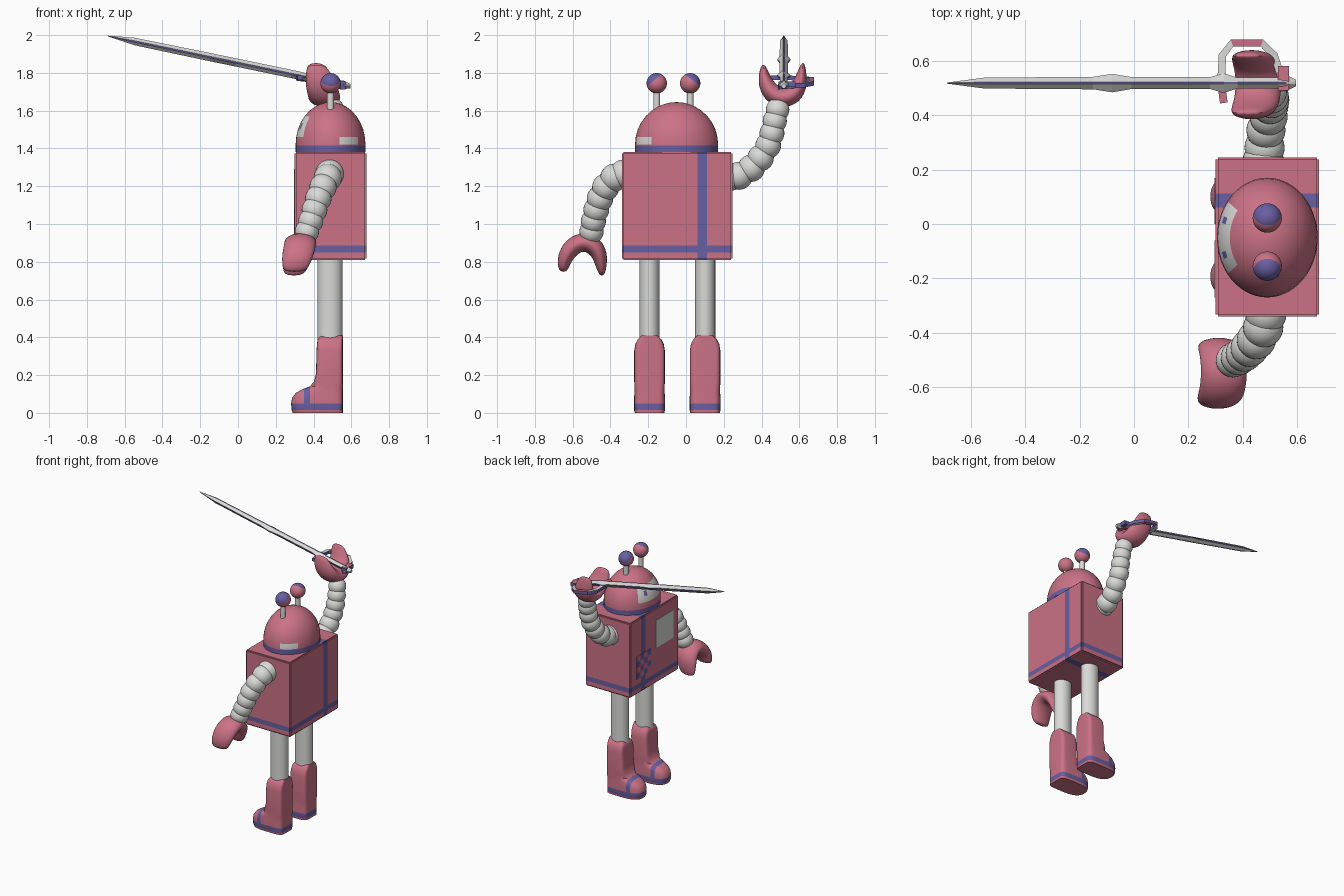
import bpy, bmesh, math
from mathutils import Vector, Matrix

if "Cube" in bpy.data.objects:
    bpy.data.objects.remove(bpy.data.objects["Cube"])


def material(name, rgb):
    m = bpy.data.materials.new(name)
    m.use_nodes = True
    m.diffuse_color = (*rgb, 1)
    m.node_tree.nodes["Principled BSDF"].inputs["Base Color"].default_value = (*rgb, 1)
    return m


MATS = [material("rose pink", (0.60, 0.17, 0.24)),
        material("violet blue", (0.14, 0.115, 0.36)),
        material("pale grey", (0.70, 0.70, 0.68))]
PINK, BLUE, GREY = range(3)


def finish(name, bm, colour=PINK, smooth=35):
    """Colour is an index, or a rule giving an index from centre and normal."""
    bmesh.ops.recalc_face_normals(bm, faces=bm.faces)
    bm.normal_update()
    for f in bm.faces:
        f.material_index = colour(f.calc_center_median(), f.normal) if callable(colour) else colour
    me = bpy.data.meshes.new(name)
    bm.to_mesh(me)
    bm.free()
    for m in MATS:
        me.materials.append(m)
    ob = bpy.data.objects.new(name, me)
    bpy.context.collection.objects.link(ob)
    if smooth:
        bpy.ops.object.select_all(action="DESELECT")
        ob.select_set(True)
        bpy.context.view_layer.objects.active = ob
        bpy.ops.object.shade_smooth_by_angle(angle=math.radians(smooth))
    return ob


def loft(rings):
    bm = bmesh.new()
    rows = [[bm.verts.new(p) for p in r] for r in rings]
    n = len(rows[0])
    for a, b in zip(rows, rows[1:]):
        for i in range(n):
            j = (i + 1) % n
            bm.faces.new((a[i], a[j], b[j], b[i]))
    bm.faces.new(rows[0])
    bm.faces.new(rows[-1])
    return bm


def box(lo, hi):
    lo, hi = Vector(lo), Vector(hi)
    bm = bmesh.new()
    bmesh.ops.create_cube(bm, size=1, matrix=Matrix.Translation((lo + hi) / 2)
                          @ Matrix.Diagonal((*(hi - lo), 1)))
    return bm


def cut(bm, axis, values):
    no = Vector((0, 0, 0))
    no[axis] = 1
    for v in values:
        bmesh.ops.bisect_plane(bm, geom=bm.verts[:] + bm.edges[:] + bm.faces[:],
                               plane_co=no * v, plane_no=no)


# Body with stripes
def body_colour(c, n):
    band = 0.85 < c.z < 0.885 and abs(n.z) < 0.6
    strap = 0.06 < c.y < 0.112 and abs(n.y) < 0.6
    return BLUE if band or strap else PINK


bm = box((0.30, -0.34, 0.81), (0.68, 0.245, 1.38))
bmesh.ops.bevel(bm, geom=bm.edges[:], offset=0.008, segments=2, affect="EDGES")
cut(bm, 2, (0.85, 0.885))
cut(bm, 1, (0.06, 0.112))
finish("body", bm, body_colour)

# Chest panel and chequer plates
finish("chest_panel", box((0.296, -0.27, 1.08), (0.302, -0.06, 1.29)), GREY, 0)
cell = 0.0425
for i in range(4):
    for j in range(4):
        y, z = i * cell, 0.93 + j * cell
        finish("chest_chequer", box((0.296, y, z), (0.302, y + cell, z + cell)),
               BLUE if (i + j) % 2 else PINK, 0)

# Domed head with band, visor, eyes and rear patch
HX, HY = 0.49, -0.05


def head_colour(c, n):
    a = math.degrees(math.atan2((c.y - HY) / 0.22, (c.x - HX) / 0.185))
    front = 180 - abs(a)
    if c.z < 1.415:
        return BLUE
    if 1.50 < c.z < 1.535 and 15 < front < 22.5:
        return BLUE
    if 1.46 < c.z < 1.57 and front < 37.5:
        return GREY
    if 1.42 < c.z < 1.46 and -75 < a < -37.5:
        return GREY
    return PINK


rings = []
for z in (1.38, 1.415, 1.42, 1.46, 1.50, 1.535, 1.57, 1.60, 1.62, 1.635, 1.642, 1.6449):
    f = math.sqrt(1 - (max(z - 1.42, 0) / 0.225) ** 2)
    rings.append([(HX + 0.185 * f * math.cos(t), HY + 0.22 * f * math.sin(t), z)
                  for t in (math.tau * k / 48 for k in range(48))])
finish("head", loft(rings), head_colour)


def rod(name, x, y, z0, z1, rx, ry):
    finish(name, loft([[(x + rx * math.cos(math.tau * k / 24), y + ry * math.sin(math.tau * k / 24), z)
                        for k in range(24)] for z in (z0, z1)]), GREY)


# Antennae with tilted caps
for side, y in ((-1, -0.155), (1, 0.022)):
    rod("antenna_stem", HX, y, 1.58, 1.71, 0.018, 0.018)
    tilt = Matrix.Rotation(-side * math.radians(38), 4, "X")
    up = tilt @ Vector((0, 0, 1))
    bm = bmesh.new()
    bmesh.ops.create_uvsphere(bm, u_segments=24, v_segments=16, radius=0.054,
                              matrix=Matrix.Translation((HX, y, 1.745)) @ tilt)
    finish("antenna_ball", bm, lambda c, n: BLUE if n.dot(up) > 0.45 else PINK)


# Legs and boots
def boot_colour(c, n):
    sole = 0.015 < c.z < 0.05 and abs(n.z) < 0.8
    toe = 0.35 < c.x < 0.38 and 0.05 < c.z < 0.16
    return BLUE if sole or toe else PINK


BOOT = ((0, 0.29, 0.078), (0.015, 0.284, 0.082), (0.05, 0.281, 0.082), (0.08, 0.287, 0.082),
        (0.105, 0.305, 0.08), (0.125, 0.34, 0.08), (0.14, 0.38, 0.08), (0.165, 0.402, 0.081),
        (0.21, 0.413, 0.081), (0.33, 0.416, 0.081), (0.365, 0.418, 0.075), (0.39, 0.422, 0.062),
        (0.41, 0.44, 0.04))
for y in (-0.193, 0.101):
    rod("leg", 0.487, y, 0.30, 0.83, 0.066, 0.054)
    rings = []
    for z, front, w in BOOT:
        mid, half = (front + 0.555) / 2, (0.555 - front) / 2
        ring = []
        for k in range(40):
            c, s = math.cos(math.tau * k / 40), math.sin(math.tau * k / 40)
            e = 2 / (2.6 if c < 0 and z < 0.15 else 6)
            ring.append((mid + half * math.copysign(abs(c) ** e, c),
                         y + w * math.copysign(abs(s) ** e, s), z))
        rings.append(ring)
    bm = loft(rings)
    cut(bm, 0, (0.35, 0.38))
    finish("boot", bm, boot_colour, 45)


# Beaded arms
def arm(name, points, r0, r1):
    bm = bmesh.new()
    for i, p in enumerate(points):
        r = r0 + (r1 - r0) * i / (len(points) - 1)
        bmesh.ops.create_uvsphere(bm, u_segments=24, v_segments=16, radius=r,
                                  matrix=Matrix.Translation(p))
    finish(name, bm, GREY)


arm("lowered_arm", [(0.485, -0.33, 1.265), (0.475, -0.38, 1.245), (0.45, -0.425, 1.195),
                    (0.425, -0.455, 1.135), (0.405, -0.475, 1.075), (0.385, -0.49, 1.015),
                    (0.365, -0.50, 0.96)], 0.076, 0.064)
arm("raised_arm", [(0.475, 0.23, 1.25), (0.48, 0.28, 1.255), (0.485, 0.345, 1.295),
                   (0.495, 0.395, 1.35), (0.50, 0.435, 1.415), (0.505, 0.455, 1.48),
                   (0.505, 0.47, 1.545), (0.50, 0.485, 1.605)], 0.076, 0.062)


# Pincer hands: an oval section swept along a U in the YZ plane
def hand(name, path, x, z_mid, lean):
    rings = []
    for i, (y, z, r) in enumerate(path):
        a, b = path[max(i - 1, 0)], path[min(i + 1, len(path) - 1)]
        t = Vector((0, b[0] - a[0], b[1] - a[1])).normalized()
        n = Vector((0, -t.z, t.y))
        depth = 0.088 * min(1, 0.45 + r * 13)
        p = Vector((x + (z - z_mid) * lean, y, z))
        rings.append([p + n * r * 1.08 * math.cos(q) + Vector((depth * math.sin(q), 0, 0))
                      for q in (math.tau * k / 12 for k in range(12))])
    ob = finish(name, loft(rings), PINK, 60)
    sub = ob.modifiers.new("round", "SUBSURF")
    sub.levels = sub.render_levels = 2


hand("lowered_hand", [(-0.65, 0.745, 0.018), (-0.65, 0.785, 0.032), (-0.635, 0.835, 0.042),
                      (-0.60, 0.885, 0.048), (-0.54, 0.91, 0.052), (-0.485, 0.885, 0.05),
                      (-0.455, 0.835, 0.04), (-0.448, 0.775, 0.028), (-0.444, 0.725, 0.012)],
     0.32, 0.85, 0.2)
hand("raised_hand", [(0.408, 1.845, 0.01), (0.412, 1.79, 0.028), (0.425, 1.735, 0.042),
                     (0.46, 1.685, 0.052), (0.515, 1.665, 0.054), (0.57, 1.685, 0.052),
                     (0.602, 1.735, 0.04), (0.613, 1.79, 0.026), (0.62, 1.855, 0.008)],
     0.45, 1.70, -0.25)

# Sword: diamond section with narrow coloured ridges
rings = []
for x, w in ((-0.687, 0.002), (-0.55, 0.02), (-0.15, 0.023), (-0.08, 0.034), (-0.01, 0.022),
             (0.28, 0.022), (0.33, 0.036), (0.38, 0.02), (0.53, 0.02), (0.56, 0.03), (0.595, 0.012)):
    z = 1.995 - (x + 0.687) * 0.207
    e = min(0.004, w * 0.3)
    h = min(w, 0.022)
    rings.append([(x, 0.518 + a, z + b) for a, b in
                  ((w, -e), (w, e), (e, h), (-e, h), (-w, e), (-w, -e), (-e, -h), (e, -h))])
finish("sword", loft(rings),
       lambda c, n: BLUE if max(abs(n.y), abs(n.z)) > 0.92 and abs(n.x) < 0.6 else GREY, 0)

# Curved hand guard
GUARD = [Vector(p) for p in ((0.33, 0.445, 1.775), (0.32, 0.52, 1.775), (0.325, 0.62, 1.77),
                             (0.36, 0.665, 1.765), (0.47, 0.665, 1.745), (0.515, 0.62, 1.735),
                             (0.535, 0.56, 1.73), (0.555, 0.49, 1.725))]
rings = []
for i, p in enumerate(GUARD):
    t = GUARD[min(i + 1, len(GUARD) - 1)] - GUARD[max(i - 1, 0)]
    n = Vector((-t.y, t.x, 0)).normalized() * 0.014
    h = Vector((0, 0, 0.012))
    rings.append([p + n + h, p - n + h, p - n - h, p + n - h])


def guard_colour(c, n):
    if abs(n.z) < 0.6:
        return BLUE
    return PINK if 0.37 < c.x < 0.46 or c.y < 0.5 or c.x > 0.53 else GREY


finish("hand_guard", loft(rings), guard_colour, 0)
finish("guard_block", box((0.53, 0.49, 1.725), (0.57, 0.58, 1.755)),
       lambda c, n: PINK if n.z > 0.5 else BLUE, 0)
